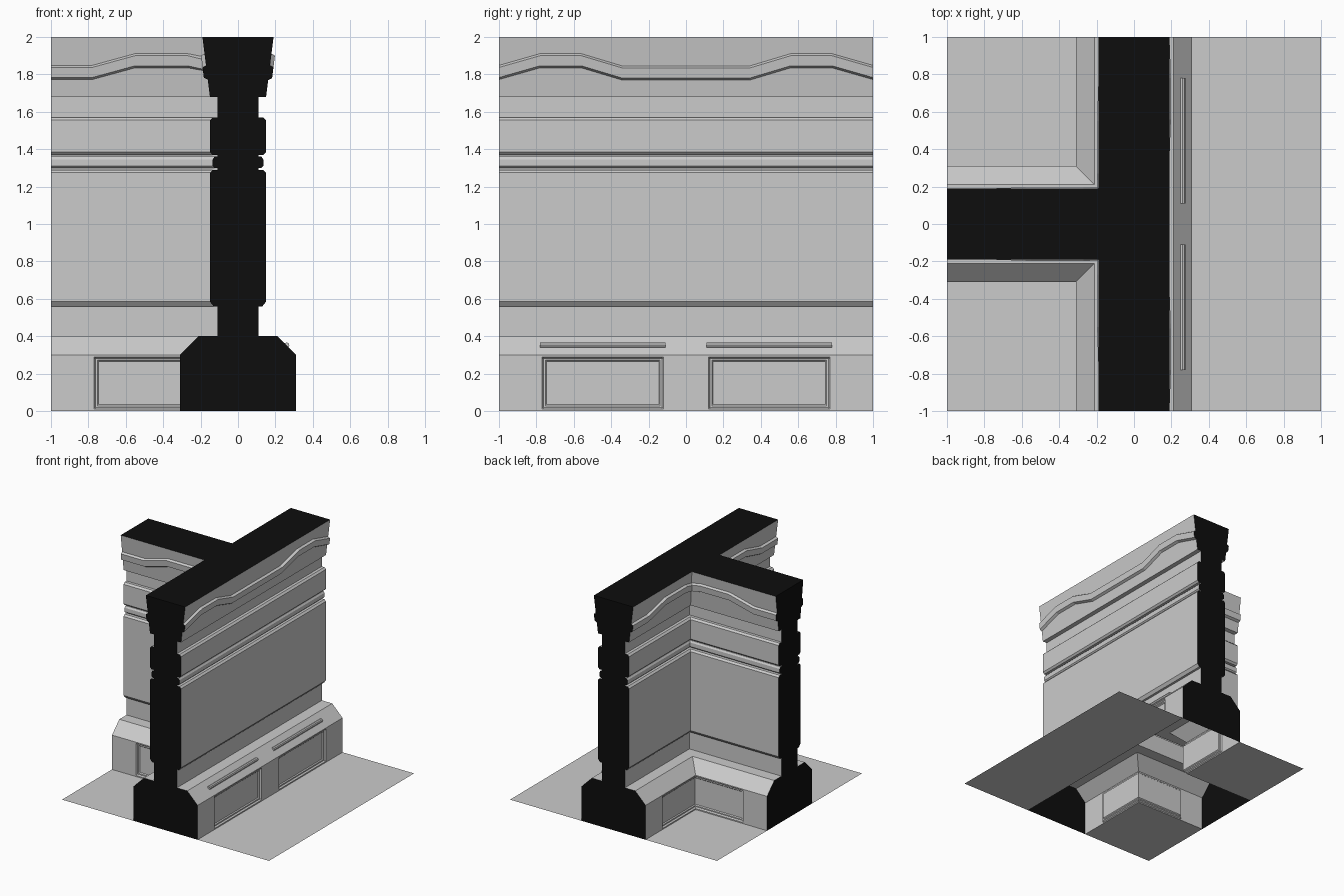
import bpy, bmesh, math
from mathutils import Vector

if "Cube" in bpy.data.objects:
    bpy.data.objects.remove(bpy.data.objects["Cube"])

black = bpy.data.materials.new("dark_cut")
black.diffuse_color = (0.004, 0.004, 0.004, 1)
black.use_nodes = True
black.node_tree.nodes["Principled BSDF"].inputs["Base Color"].default_value = black.diffuse_color

# half section of the wall: (distance from centre line, height)
LOWER = [(.31, .30), (.21, .40), (.11, .40), (.11, .56), (.13, .56), (.15, .585),
         (.15, 1.275), (.135, 1.29), (.11, 1.29), (.11, 1.30), (.125, 1.30),
         (.135, 1.31), (.135, 1.345), (.125, 1.36), (.11, 1.36), (.11, 1.37),
         (.135, 1.37), (.15, 1.385), (.15, 1.555), (.135, 1.57), (.11, 1.57),
         (.11, 1.68), (.15, 1.68)]
PROFILE = LOWER + [(.19, 2.0)]
MOULD = [(-.038, 0), (-.027, .02), (.027, .02), (.038, 0)]


def crown(z):
    return .15 + (z - 1.68) * .125


def mould_rows(z0):
    return [(crown(z0 + dz) + out, z0 + dz) for dz, out in MOULD]


def new_object(name, verts, faces, mat=None):
    me = bpy.data.meshes.new(name)
    me.from_pydata(verts, [], faces)
    ob = bpy.data.objects.new(name, me)
    bpy.context.collection.objects.link(ob)
    if mat:
        me.materials.append(mat)
    return ob


# Placement of (position along wall, distance, height); t = None is the inside corner
def straight(col, d, z):
    return (d, col, z)


def corner(sy):
    def place(col, d, z):
        arm, t = col
        if arm == 'c':
            return (-d, sy * d, z)
        return (-d, sy * t, z) if arm == 'a' else (-t, sy * d, z)
    return place


def sheet(name, place, cols, rows_of, flip=False):
    grid = [[place(c, d, z) for d, z in rows_of(i)] for i, c in enumerate(cols)]
    n = len(grid[0])
    faces = []
    for i in range(len(cols) - 1):
        for j in range(n - 1):
            f = (i * n + j, (i + 1) * n + j, (i + 1) * n + j + 1, i * n + j + 1)
            faces.append(f[::-1] if flip else f)
    return new_object(name, [v for g in grid for v in g], faces)


# Recessed panels: nested inset steps as (inset, depth)
STEPS = [(0, 0), (.008, .012), (.018, .012), (.025, .02)]
ZS = [0] + [.01 + s for s, _ in STEPS] + [.29 - s for s, _ in STEPS[::-1]] + [.30]
DEPTH = [d for _, d in STEPS]
ZD = [0] + DEPTH + DEPTH[::-1] + [0]


def panel_rows(depths):
    return lambda i: [(.31 - min(depths[i], zd), z) for z, zd in zip(ZS, ZD)]


# Straight side
half = [.12 + s for s, _ in STEPS] + [.77 - s for s, _ in STEPS[::-1]]
cols = [-1] + [-t for t in half[::-1]] + half + [1]
sheet("long_base_panels", straight, cols,
      panel_rows([0] + (DEPTH + DEPTH[::-1]) * 2 + [0]))
sheet("long_wall", straight, [-1, 1], lambda i: PROFILE)
wave = [(.34, 1.807), (.56, 1.873), (.78, 1.873), (1, 1.81)]
path = [(-t, z) for t, z in wave[::-1]] + wave
sheet("long_moulding", straight, [t for t, _ in path], lambda i: mould_rows(path[i][1]))

# Rails on the sloping ledge
for s in (-1, 1):
    bpy.ops.mesh.primitive_cylinder_add(vertices=8, radius=.015, depth=.67,
                                        location=(.26, s * .445, .352),
                                        rotation=(math.pi / 2, 0, 0))
    bpy.context.object.name = "ledge_rail"

# Two inside corners
for sy, side in ((1, "back"), (-1, "front")):
    place, flip = corner(sy), sy < 0
    ts = [1] + [.77 - s for s, _ in STEPS]
    cols = [('a', t) for t in ts] + [('c', 0)] + [('b', t) for t in ts[::-1]]
    sheet(side + "_base_panels", place, cols,
          panel_rows([0] + DEPTH + [.02] + DEPTH[::-1] + [0]), flip)
    sheet(side + "_wall", place, [('a', 1), ('c', 0), ('b', 1)], lambda i: PROFILE, flip)
    arm = [(1, 1.81), (.78, 1.81), (.55, 1.873), (.27, 1.873)]
    cols = [('a', t) for t, _ in arm] + [('c', 0)] + [('b', t) for t, _ in arm[::-1]]
    zs = [z for _, z in arm] + [1.855] + [z for _, z in arm[::-1]]
    sheet(side + "_moulding", place, cols, lambda i: mould_rows(zs[i]), flip)
    # floor of each corner
    new_object(side + "_floor", [(-1, sy * .31, 0), (-.31, sy * .31, 0), (-.31, sy, 0), (-1, sy, 0)],
               [(3, 2, 1, 0) if flip else (0, 1, 2, 3)])
new_object("long_floor", [(.31, -1, 0), (1, -1, 0), (1, 1, 0), (.31, 1, 0)], [(0, 1, 2, 3)])

# Dark caps on the wall ends and top
section = [(.31, 0)] + LOWER + mould_rows(1.81) + [(.19, 2.0)]
outline = section + [(-d, z) for d, z in section[::-1]]
k = range(len(outline))
new_object("front_end_cap", [(d, -1, z) for d, z in outline], [list(k)], black)
new_object("back_end_cap", [(d, 1, z) for d, z in outline], [list(k)[::-1]], black)
new_object("left_end_cap", [(-1, d, z) for d, z in outline], [list(k)[::-1]], black)
w = .19
new_object("top_cap", [(w, -1, 2), (w, 1, 2), (-w, 1, 2), (-w, w, 2), (-1, w, 2),
                       (-1, -w, 2), (-w, -w, 2), (-w, -1, 2)], [list(range(8))], black)
